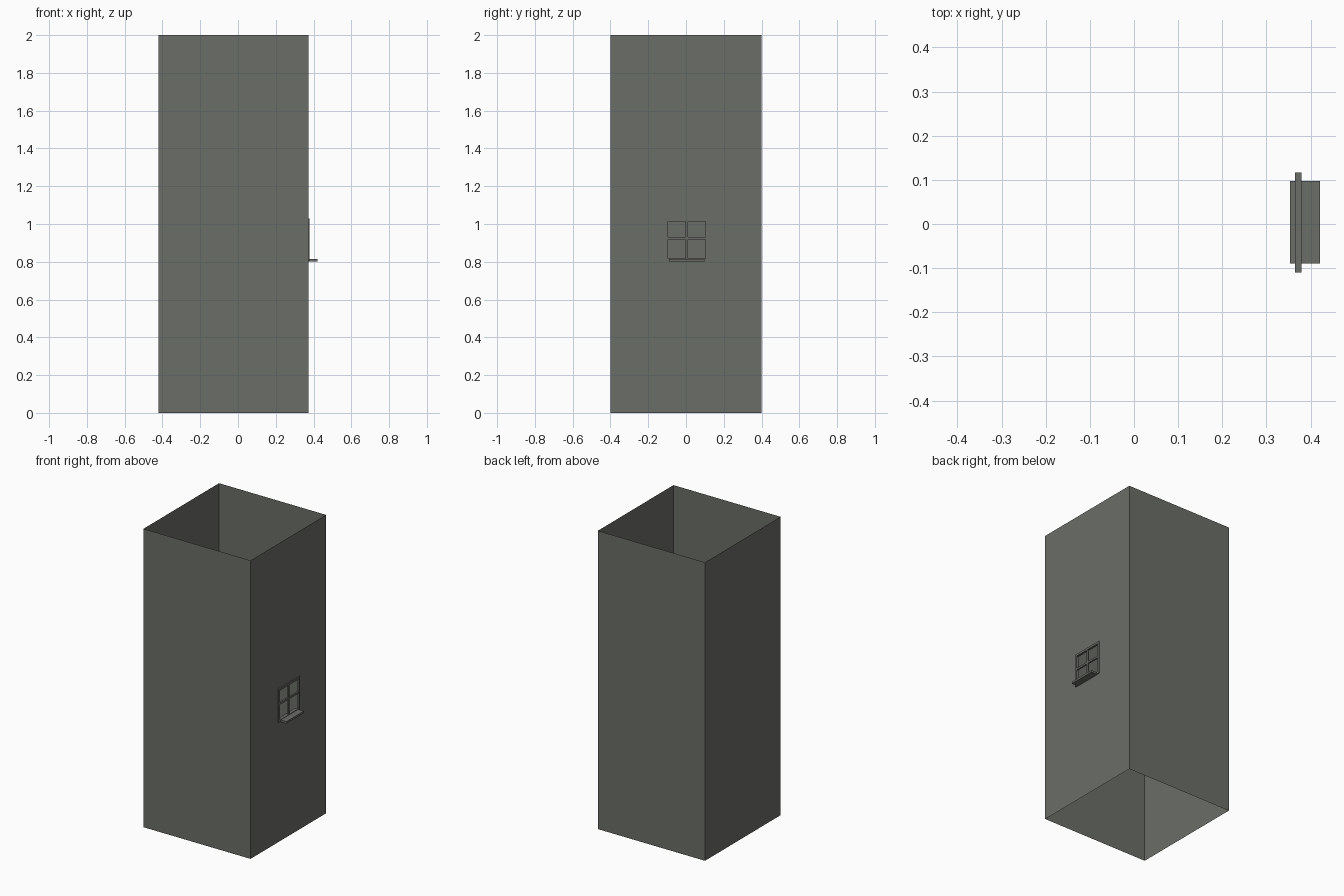
import bpy, bmesh

if "Cube" in bpy.data.objects:
    bpy.data.objects.remove(bpy.data.objects["Cube"])

mat = bpy.data.materials.new("dark_grey_stone")
mat.diffuse_color = (0.147, 0.155, 0.137, 1)
mat.use_nodes = True
mat.node_tree.nodes["Principled BSDF"].inputs["Base Color"].default_value = mat.diffuse_color

X0, X1, Y, H = -0.421, 0.373, 0.40, 2.0      # wall planes and height
WY0, WY1, WZ0, WZ1 = -0.11, 0.117, 0.803, 1.028  # window outline
BAR = 0.014


def finish(name, bm):
    me = bpy.data.meshes.new(name)
    bm.to_mesh(me)
    bm.free()
    me.materials.append(mat)
    ob = bpy.data.objects.new(name, me)
    bpy.context.collection.objects.link(ob)


def add_box(bm, x0, x1, y0, y1, z0, z1):
    for v in bmesh.ops.create_cube(bm, size=1)["verts"]:
        v.co = (x0 if v.co.x < 0 else x1,
                y0 if v.co.y < 0 else y1,
                z0 if v.co.z < 0 else z1)


def quad(bm, *pts):
    bm.faces.new([bm.verts.new(p) for p in pts])


# Open square tower of thin walls, with a window opening on the right
bm = bmesh.new()
corners = [(X1, Y), (X0, Y), (X0, -Y), (X1, -Y)]
for a, b in zip(corners, corners[1:]):
    quad(bm, (*a, 0), (*b, 0), (*b, H), (*a, H))
hy0, hy1, hz0, hz1 = WY0 + BAR / 2, WY1 - BAR / 2, WZ0 + BAR / 2, WZ1 - BAR / 2
for y0, y1, z0, z1 in ((-Y, Y, 0, hz0), (-Y, Y, hz1, H),
                       (-Y, hy0, hz0, hz1), (hy1, Y, hz0, hz1)):
    quad(bm, (X1, y0, z0), (X1, y1, z0), (X1, y1, z1), (X1, y0, z1))
bmesh.ops.remove_doubles(bm, verts=bm.verts, dist=1e-5)
finish("tower_walls", bm)

# Window frame: outer border
FX0, FX1 = 0.364, 0.379
bm = bmesh.new()
for y in (WY0, WY1 - BAR):
    add_box(bm, FX0, FX1, y, y + BAR, WZ0, WZ1)
for z in (WZ0, WZ1 - BAR):
    add_box(bm, FX0, FX1, WY0 + BAR, WY1 - BAR, z, z + BAR)
finish("window_frame", bm)

# Crossing glazing bars
bm = bmesh.new()
yc, zc = (WY0 + WY1) / 2, 0.924
add_box(bm, 0.366, 0.377, yc - 0.006, yc + 0.006, WZ0 + BAR, WZ1 - BAR)
add_box(bm, 0.366, 0.377, WY0 + BAR, WY1 - BAR, zc - 0.006, zc + 0.006)
finish("window_bars", bm)

# Projecting sill
bm = bmesh.new()
add_box(bm, 0.353, 0.421, -0.09, 0.097, 0.801, 0.814)
finish("window_sill", bm)
